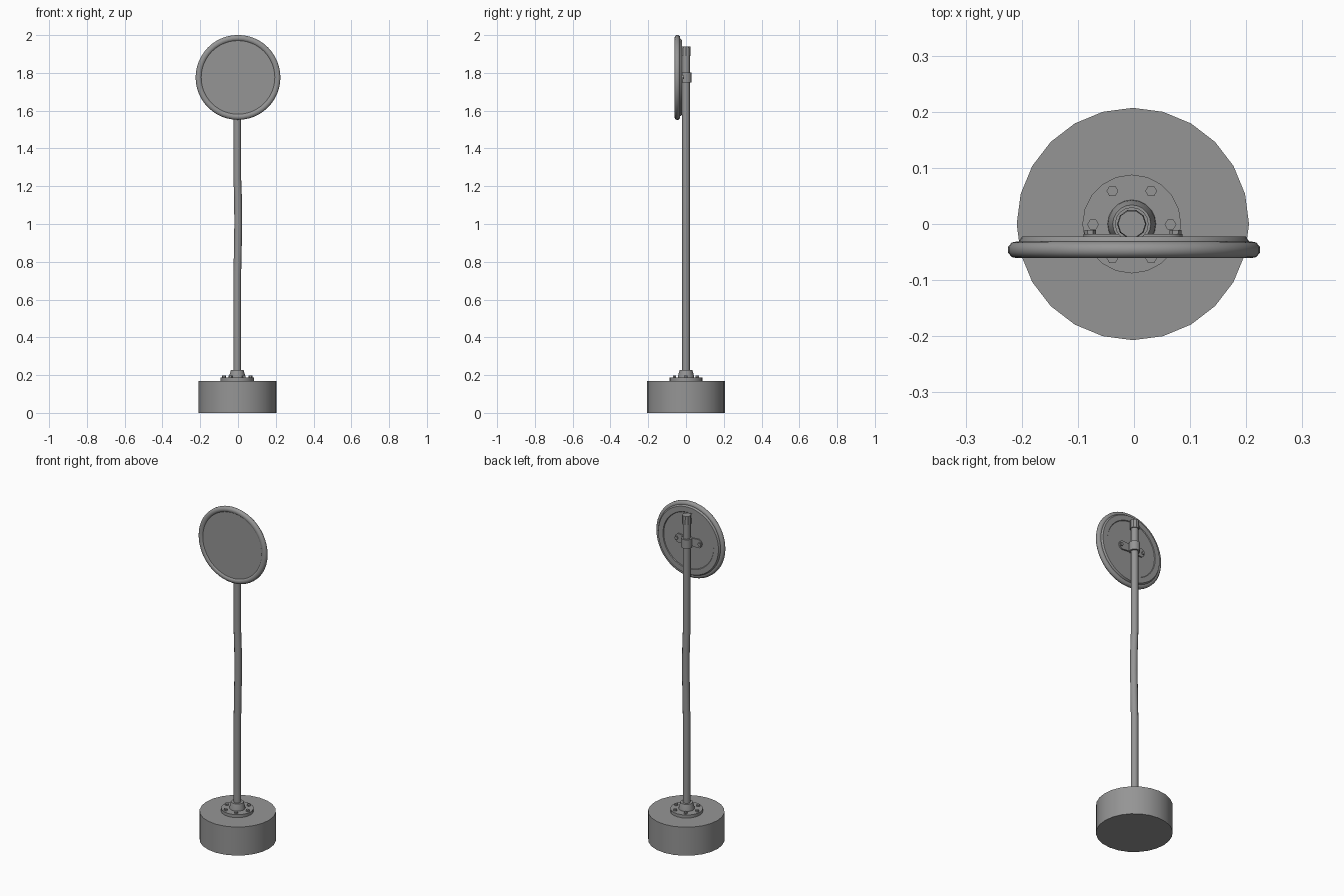
import bpy, bmesh, math
from mathutils import Matrix, Vector

if "Cube" in bpy.data.objects:
    bpy.data.objects.remove(bpy.data.objects["Cube"])

grey = bpy.data.materials.new("dark_grey")
grey.diffuse_color = (0.3, 0.3, 0.3, 1)
grey.use_nodes = True
grey.node_tree.nodes["Principled BSDF"].inputs["Base Color"].default_value = grey.diffuse_color


def finish(bm, name, angle=35):
    bmesh.ops.recalc_face_normals(bm, faces=bm.faces[:])
    me = bpy.data.meshes.new(name)
    bm.to_mesh(me)
    bm.free()
    me.materials.append(grey)
    ob = bpy.data.objects.new(name, me)
    bpy.context.collection.objects.link(ob)
    if angle:
        bpy.ops.object.select_all(action='DESELECT')
        ob.select_set(True)
        bpy.context.view_layer.objects.active = ob
        bpy.ops.object.shade_smooth_by_angle(angle=math.radians(angle))
    return ob


def lathe(name, profile, sides, matrix=Matrix(), angle=35):
    """Spin (radius, height, x shift) points about z; both ends are capped."""
    bm = bmesh.new()
    rings = []
    for p in profile:
        r, z = p[:2]
        dx = p[2] if len(p) > 2 else 0
        ring = []
        for i in range(sides):
            a = 2 * math.pi * i / sides
            co = Vector((r * math.cos(a) + dx, r * math.sin(a), z))
            ring.append(bm.verts.new(matrix @ co))
        rings.append(ring)
    for lo, hi in zip(rings, rings[1:]):
        for i in range(sides):
            j = (i + 1) % sides
            bm.faces.new((lo[i], lo[j], hi[j], hi[i]))
    bm.faces.new(rings[0][::-1])
    bm.faces.new(rings[-1])
    return finish(bm, name, angle)


# the post stands slightly left of the middle
AXIS = -0.004
post = Matrix.Translation((AXIS, 0, 0))

# concrete foot
lathe("base", [(0.207, 0), (0.207, 0.17)], 24, Matrix.Translation((-0.002, 0, 0)))

# flange with raised collar
lathe("flange", [(0.088, 0.168), (0.088, 0.188), (0.043, 0.188),
                 (0.042, 0.197), (0.034, 0.226), (0.02, 0.226)], 20, post)

# flange bolts
for k in range(6):
    a = math.radians(60 * k)
    m = Matrix.Translation((AXIS + 0.069 * math.cos(a), 0.069 * math.sin(a) - 0.001, 0))
    lathe(f"flange_bolt_{k + 1}", [(0.0105, 0.186), (0.0105, 0.197)], 6, m, 0)

# pole, slightly bent in the middle
lathe("pole", [(0.0205, 0.18), (0.0205, 0.73), (0.0205, 0.86, 0.003),
               (0.0205, 1.0, 0.005), (0.0205, 1.14, 0.004),
               (0.0205, 1.25), (0.0205, 1.92)], 12, post)

# pole cap
lathe("pole_cap", [(0.026, 1.89), (0.0245, 1.94)], 10, post)

# mirror: local z runs towards the front (-y)
CENTRE = 1.776
to_front = Matrix.Translation((0, 0, CENTRE)) @ Matrix.Rotation(math.pi / 2, 4, 'X')
lathe("mirror_backing", [(0.165, 0.026), (0.168, 0.022), (0.199, 0.022),
                         (0.206, 0.032), (0.206, 0.045)], 48, to_front)
lathe("mirror_glass", [(0.2, 0.040), (0.2, 0.054)], 48, to_front)

# rounded rim around the mirror
bm = bmesh.new()
section = [(0.194, 0.053), (0.199, 0.059), (0.208, 0.061), (0.218, 0.059),
           (0.2245, 0.051), (0.2245, 0.041), (0.218, 0.033), (0.208, 0.031),
           (0.198, 0.034)]
N = 48
grid = [[bm.verts.new(to_front @ Vector((r * math.cos(2 * math.pi * i / N),
                                         r * math.sin(2 * math.pi * i / N), z)))
         for r, z in section] for i in range(N)]
for i in range(N):
    a, b = grid[i], grid[(i + 1) % N]
    for j in range(len(section)):
        k = (j + 1) % len(section)
        bm.faces.new((a[j], a[k], b[k], b[j]))
finish(bm, "mirror_rim", 50)

# clamp collar around the pole
lathe("clamp_collar", [(0.020, 1.75), (0.030, 1.75), (0.030, 1.803), (0.020, 1.803)], 16, post)

# clamp lugs with rounded ends, and their bolts
for side, label in ((1, "right"), (-1, "left")):
    bm = bmesh.new()
    outline = [(0.018, -0.022)]
    for i in range(9):
        a = -math.pi / 2 + math.pi * i / 8
        outline.append((0.064 + 0.024 * math.cos(a), 0.026 * math.sin(a)))
    outline.append((0.018, 0.022))
    face = bm.faces.new([bm.verts.new((side * x + AXIS / 2, -0.027, CENTRE + z))
                         for x, z in outline])
    ext = bmesh.ops.extrude_face_region(bm, geom=[face])
    bmesh.ops.translate(bm, vec=(0, 0.009, 0),
                        verts=[v for v in ext["geom"] if isinstance(v, bmesh.types.BMVert)])
    finish(bm, f"clamp_lug_{label}")
    m = (Matrix.Translation((side * 0.076 + AXIS / 2, 0, CENTRE))
         @ Matrix.Rotation(math.pi / 2, 4, 'X'))
    lathe(f"clamp_bolt_{label}", [(0.0105, 0.011), (0.0105, 0.020)], 6, m, 0)
